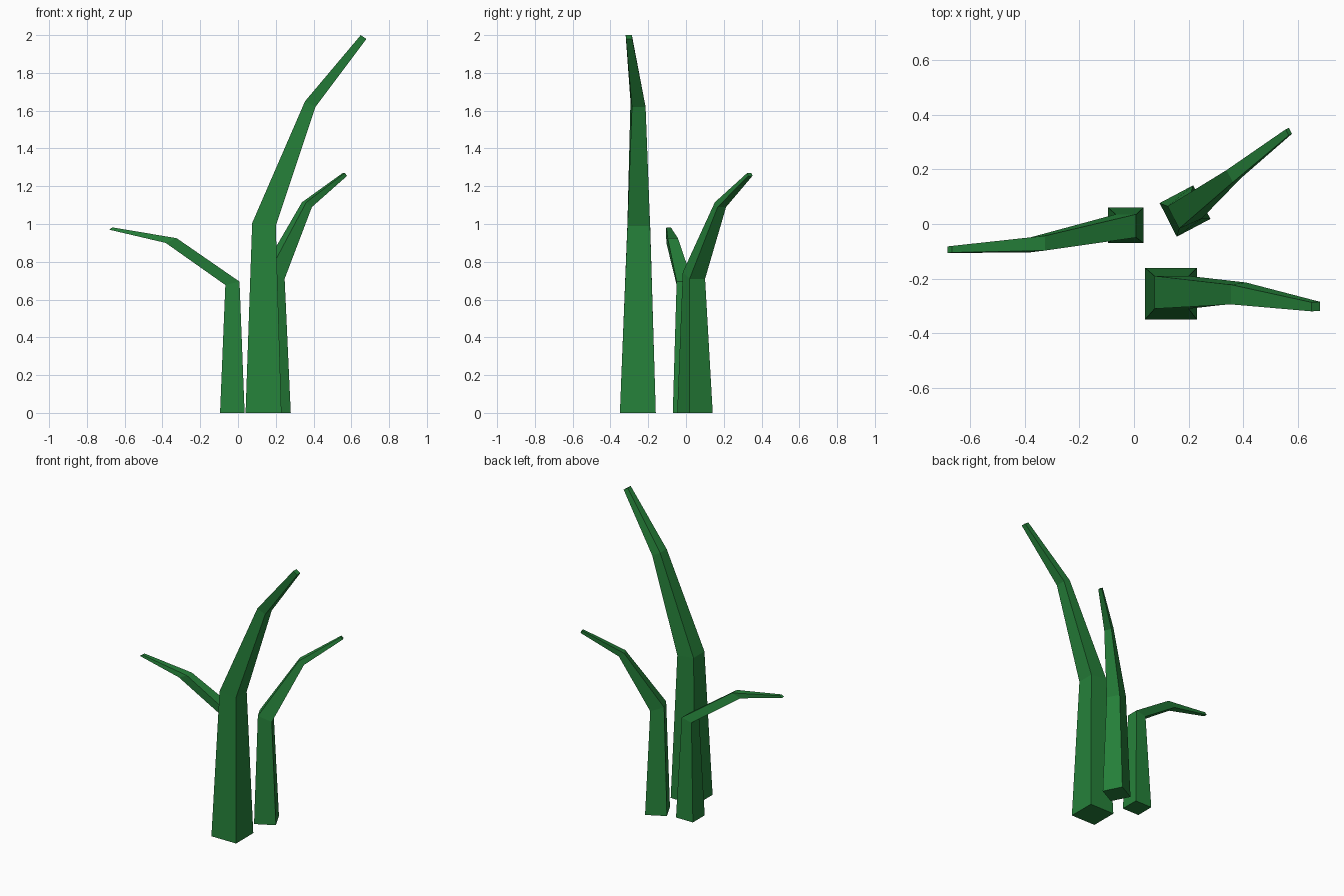
import bpy, bmesh, math
from mathutils import Vector

if "Cube" in bpy.data.objects:
    bpy.data.objects.remove(bpy.data.objects["Cube"])

green = bpy.data.materials.new("leaf green")
green.diffuse_color = (0.019, 0.22, 0.042, 1)
green.use_nodes = True
green.node_tree.nodes["Principled BSDF"].inputs["Base Color"].default_value = green.diffuse_color


def stalk(name, yaw, rings):
    """Square tapered stalk; each ring = inner edge centre, outer edge centre, width."""
    side = Vector((-math.sin(yaw), math.cos(yaw), 0))
    bm = bmesh.new()
    loops = []
    for inner, outer, width in rings:
        i, o, s = Vector(inner), Vector(outer), side * width / 2
        loops.append([bm.verts.new(p) for p in (i - s, o - s, o + s, i + s)])
    for a, b in zip(loops, loops[1:]):
        for k in range(4):
            n = (k + 1) % 4
            bm.faces.new((a[k], a[n], b[n], b[k]))
    # close both ends
    bm.faces.new(loops[0][::-1])
    bm.faces.new(loops[-1])
    bmesh.ops.recalc_face_normals(bm, faces=bm.faces)
    mesh = bpy.data.meshes.new(name)
    bm.to_mesh(mesh)
    bm.free()
    mesh.materials.append(green)
    obj = bpy.data.objects.new(name, mesh)
    bpy.context.collection.objects.link(obj)


# tall stalk leaning right
stalk("tall_stalk", 0, [
    ((0.04, -0.255, 0), (0.23, -0.255, 0), 0.19),
    ((0.075, -0.25, 1.005), (0.20, -0.25, 0.99), 0.12),
    ((0.355, -0.258, 1.65), (0.41, -0.25, 1.62), 0.072),
    ((0.65, -0.303, 2.0), (0.68, -0.301, 1.98), 0.033),
])

# short stalk leaning left
stalk("short_stalk", math.pi, [
    ((0.035, -0.005, 0), (-0.095, -0.005, 0), 0.13),
    ((0.008, -0.007, 0.695), (-0.067, -0.007, 0.677), 0.085),
    ((-0.325, -0.07, 0.925), (-0.383, -0.077, 0.90), 0.054),
    ((-0.665, -0.092, 0.982), (-0.682, -0.094, 0.97), 0.024),
])

# middle stalk, turned and leaning to the back right
stalk("middle_stalk", math.radians(27), [
    ((0.125, 0.015, 0), (0.248, 0.08, 0), 0.138),
    ((0.144, 0.024, 0.745), (0.226, 0.06, 0.71), 0.092),
    ((0.35, 0.175, 1.115), (0.38, 0.19, 1.09), 0.05),
    ((0.56, 0.335, 1.27), (0.572, 0.341, 1.255), 0.025),
])
